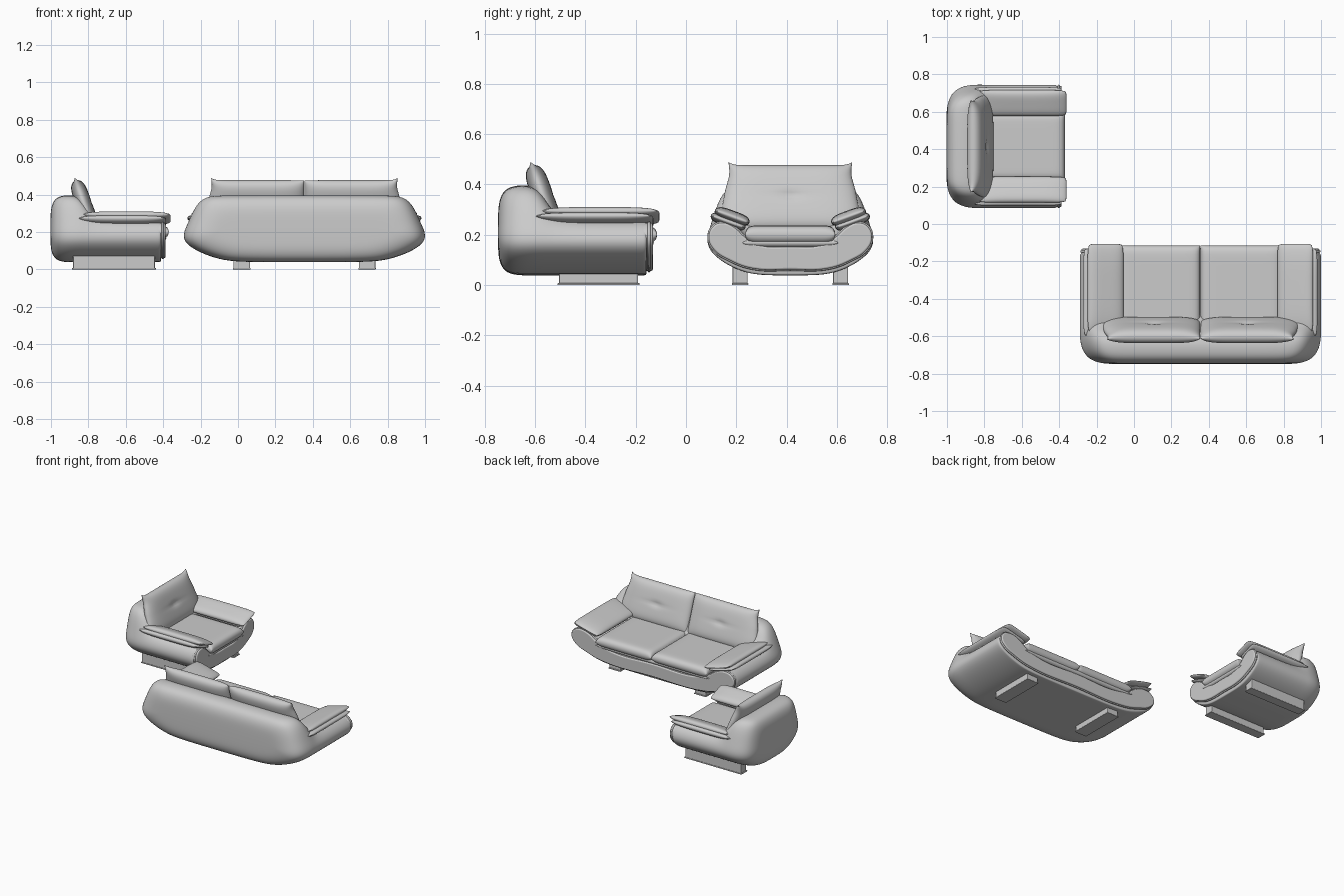
import bpy, bmesh, math
from mathutils import Matrix, Vector

if "Cube" in bpy.data.objects:
    bpy.data.objects.remove(bpy.data.objects["Cube"])


def add_mesh(name, verts, faces, M, levels=0):
    me = bpy.data.meshes.new(name)
    me.from_pydata([M @ Vector(v) for v in verts], [], faces)
    bm = bmesh.new()
    bm.from_mesh(me)
    bmesh.ops.remove_doubles(bm, verts=bm.verts, dist=1e-5)
    bmesh.ops.recalc_face_normals(bm, faces=bm.faces)
    for f in bm.faces:
        f.smooth = True
    bm.to_mesh(me)
    bm.free()
    ob = bpy.data.objects.new(name, me)
    bpy.context.collection.objects.link(ob)
    if levels:
        mod = ob.modifiers.new("smooth", 'SUBSURF')
        mod.levels = mod.render_levels = levels
    return ob


def pillow(name, M, centre, X, Y, thick, power=6, warp=None, dent=None, n=24):
    """Puffed slab: two domed grids meeting at a seam; X and Y are half-extents."""
    c, X, Y = Vector(centre), Vector(X), Vector(Y)
    N = X.cross(Y).normalized()
    ts = [math.sin(math.pi / 2 * (2 * i / n - 1)) for i in range(n + 1)]
    verts, faces = [], []
    for side in (1, -1):
        base = len(verts)
        for q in ts:
            for p in ts:
                h = math.sqrt(max(0, (1 - abs(p) ** power) * (1 - abs(q) ** power)))
                t = side * (thick * h - (dent(p, q) if dent else 0))
                a, b = warp(p, q) if warp else (p, q)
                verts.append(c + X * a + Y * b + N * t)
        for j in range(n):
            for i in range(n):
                k = base + j * (n + 1) + i
                faces.append((k, k + 1, k + n + 2, k + n + 1))
    return add_mesh(name, verts, faces, M)


def box(name, M, lo, hi, bevel=0.006):
    verts = [(x, y, z) for x in (lo[0], hi[0]) for y in (lo[1], hi[1]) for z in (lo[2], hi[2])]
    faces = [(0, 1, 3, 2), (4, 5, 7, 6), (0, 1, 5, 4), (2, 3, 7, 6), (0, 2, 6, 4), (1, 3, 7, 5)]
    ob = add_mesh(name, verts, faces, M)
    for f in ob.data.polygons:
        f.use_smooth = False
    mod = ob.modifiers.new("bevel", 'BEVEL')
    mod.width, mod.segments = bevel, 2


def outline_curve(name, M, pts, d, fill, bevel):
    cu = bpy.data.curves.new(name, 'CURVE')
    cu.dimensions = '2D' if fill else '3D'
    cu.bevel_depth, cu.bevel_resolution, cu.resolution_u = bevel, 3, 8
    if fill:
        cu.fill_mode, cu.extrude, cu.offset = 'BOTH', 0.014, -bevel
    sp = cu.splines.new('BEZIER')
    sp.bezier_points.add(len(pts) - 1)
    for bp, (u, z) in zip(sp.bezier_points, pts):
        bp.co = (u, z, 0)
        bp.handle_left_type = bp.handle_right_type = 'AUTO'
    sp.use_cyclic_u = True
    ob = bpy.data.objects.new(name, cu)
    bpy.context.collection.objects.link(ob)
    ob.matrix_world = M @ Matrix.Translation((0, d, 0)) @ Matrix.Rotation(math.pi / 2, 4, 'X')


def mirrored(half):
    return half + [(-u, z) for u, z in half[-2:0:-1]]


# Half sections as (distance in from the widest point, height); None = centre line
LOW = [(None, .038), (.21, .038), (.135, .053), (.06, .09), (.005, .138), (-.004, .187)]
FRONT = LOW + [(.02, .238), (.065, .262), (.115, .225), (.16, .17), (None, .15)]
BACK = LOW + [(.016, .25), (.04, .335), (.075, .392), (.15, .397), (None, .397)]
# depth, blend towards the back section, side inset, height factor
STATIONS = [(-.003, 1, .17, .35), (0, 1, .11, .66), (.022, 1, .048, .92), (.07, 1, .012, 1),
            (.13, 1, 0, 1), (.175, .85, 0, 1), (.215, .42, 0, 1), (.27, .06, 0, 1),
            (.4, 0, 0, 1), (.565, 0, 0, 1), (.585, 0, 0, 1), (.59, 0, .012, .96)]
PANEL = [(None, .062), (.18, .066), (.09, .098), (.025, .142), (.006, .188), (.022, .232),
         (.06, .247), (.105, .23), (.15, .19), (.2, .16), (None, .152)]


def build_seat(kind, M, W, s, count, leg):
    def across(e):
        return 0 if e is None else W - e * s

    # Body shell, lofted from back to front
    verts, faces = [], []
    for d, b, inset, fz in STATIONS:
        half = []
        for (e0, z0), (e1, z1) in zip(FRONT, BACK):
            u = across(e0) * (1 - b) + across(e1) * b
            half.append((u * (W - inset) / W, .21 + (z0 + (z1 - z0) * b - .21) * fz))
        verts += [(u, d, z) for u, z in mirrored(half)]
    n = 20
    for k in range(len(STATIONS) - 1):
        for i in range(n):
            j = (i + 1) % n
            faces.append((k * n + i, k * n + j, k * n + n + j, k * n + n + i))
    for base in (0, (len(STATIONS) - 1) * n):
        for j in range(5):
            right = [j, j + 1, 9 - j, 10 - j] if j < 4 else [4, 5, 6]
            faces.append([base + i for i in right])
            faces.append([base + (n - i) % n for i in right])
    add_mesh(kind + "_body", verts, faces, M, 2)

    # Curved front panel with piping
    pts = mirrored([(across(e), z) for e, z in PANEL])
    outline_curve(kind + "_front_panel", M, pts, .592, True, .007)
    outline_curve(kind + "_front_piping", M, pts, .598, False, .006)

    # Seat cushions on a thinner base
    hw = W - .15 * s
    pillow(kind + "_seat_base", M, (0, .41, .168), (hw + .01, 0, 0), (0, .207, 0), .024, 10)
    cw = hw / count
    for i in range(count):
        u = -hw + cw * (2 * i + 1)
        pillow(kind + "_seat_cushion", M, (u, .4, .2), (cw - .001, 0, 0), (0, .23, 0), .037, 14)

    # Leaning back cushions with raised outer corners and a tuft
    top = W - .083 * (1.75 if count > 1 else 1)
    bw = top / count
    for i in range(count):
        u = -top + bw * (2 * i + 1)
        outer = [-1, 1] if count == 1 else [(-1, 1)[i]]

        def warp(p, q):
            a, b = p, q
            if p * outer[0] > 0 or (len(outer) > 1 and p * outer[-1] > 0):
                flare = .028 * min(1, max(0, (.75 - q) / 1.1)) - .006 * max(0, 1 - abs(q - .6) / .4)
                a = p * (1 + flare * abs(p) / bw)
                if q > 0:
                    b = q * (1 + .11 * abs(p) ** 14)
            return a, b

        def dent(p, q):
            return (.008 * math.exp(-(p * p + q * q) * 60)
                    + .004 * math.exp(-(q / .09) ** 2 - (p / .4) ** 2))
        pillow(kind + "_back_cushion", M, (u, .178, .344), (bw - .001, 0, 0), (0, -.046, .131),
               .043, 5, warp, dent, 32)

    # Sloping arm pads, each over a thinner under-pad
    def round_ends(p, q):
        return p * (1 - .08 * abs(q) ** 10), q * (1 - .03 * abs(p) ** 8)
    for sg in (1, -1):
        ou, iu = W - .03 * s, W - .167 * s
        X = ((ou - iu) / 2, 0, sg * .025)
        mid = sg * (ou + iu) / 2
        pillow(kind + "_arm_pad", M, (mid, .403, .272), X, (0, .236, 0), .024, 4, round_ends)
        pillow(kind + "_arm_under_pad", M, (mid + sg * .016 * s, .38, .252), X,
               (0, .235, 0), .022, 4, round_ends)

    # Plank legs with a thin foot plate
    off, w, d0, d1, h = leg
    for sg in (1, -1):
        c = sg * off
        box(kind + "_leg", M, (c - w, d0, .002), (c + w, d1, h), .004)
        box(kind + "_foot_plate", M, (c - w - .003, d0 - .006, 0), (c + w + .003, d1 + .006, .007), .002)


build_seat("sofa", Matrix.Translation((.355, -.745, 0)), .645, 1.4, 2, (.335, .044, .24, .555, .06))
build_seat("armchair", Matrix.Translation((-1, .415, 0)) @ Matrix.Rotation(-math.pi / 2, 4, 'Z'),
           .33, 1.0, 1, (.2, .03, .118, .555, .085))
